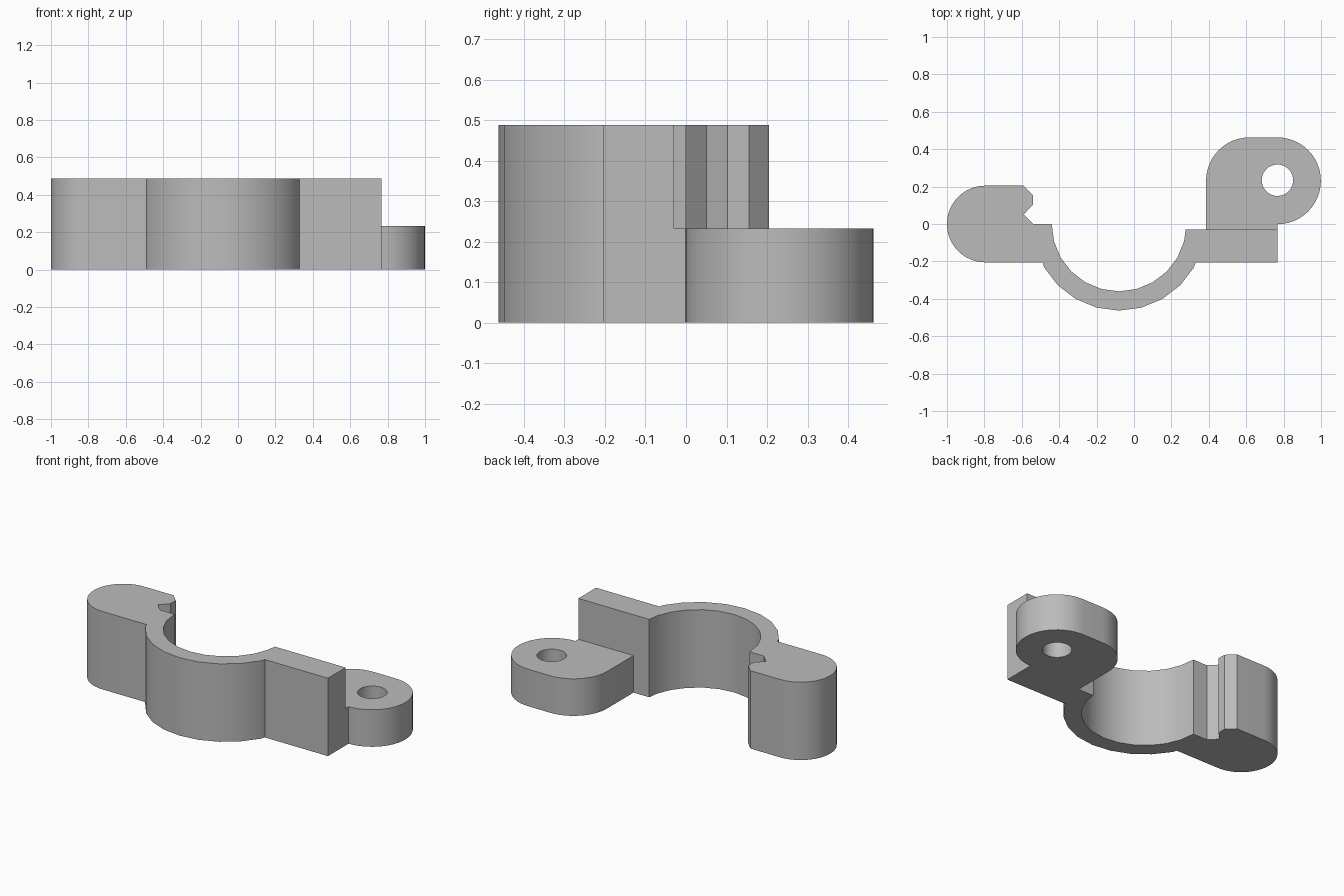
import bpy, bmesh
from math import radians, cos, sin

if "Cube" in bpy.data.objects:
    bpy.data.objects.remove(bpy.data.objects["Cube"])

GREY = (0.5, 0.5, 0.5, 1)
grey = bpy.data.materials.new("plain grey")
grey.use_nodes = True
grey.diffuse_color = GREY
grey.node_tree.nodes["Principled BSDF"].inputs["Base Color"].default_value = GREY


def arc(cx, cy, r, start, end, steps):
    """Points along an arc, angles in degrees."""
    angles = [radians(start + (end - start) * i / steps) for i in range(steps + 1)]
    return [(cx + r * cos(a), cy + r * sin(a)) for a in angles]


def extruded(name, height, *loops):
    """Fill closed outlines (later ones are holes) and extrude them upwards."""
    bm = bmesh.new()
    edges = []
    for loop in loops:
        vs = [bm.verts.new((x, y, 0)) for x, y in loop]
        edges += [bm.edges.new((vs[i - 1], vs[i])) for i in range(len(vs))]
    if len(loops) == 1:
        bm.faces.new(vs)
    else:
        bmesh.ops.triangle_fill(bm, edges=edges, use_beauty=True)
    top = bmesh.ops.extrude_face_region(bm, geom=bm.faces[:], use_keep_orig=True)
    for v in top["geom"]:
        if isinstance(v, bmesh.types.BMVert):
            v.co.z = height
    bmesh.ops.recalc_face_normals(bm, faces=bm.faces[:])
    mesh = bpy.data.meshes.new(name)
    bm.to_mesh(mesh)
    bm.free()
    mesh.materials.append(grey)
    obj = bpy.data.objects.new(name, mesh)
    bpy.context.collection.objects.link(obj)
    bpy.ops.object.select_all(action="DESELECT")
    obj.select_set(True)
    bpy.context.view_layer.objects.active = obj
    bpy.ops.object.shade_smooth_by_angle(angle=radians(30))
    return obj


# Clamp body: rounded end with notch, half ring, straight arm
ring_x, arm_back, arm_front, arm_end = -0.08, -0.03, -0.205, 0.767
outline = arc(-0.795, 0, 0.205, 270, 90, 24)
outline += [(-0.59, 0.205), (-0.54, 0.155), (-0.54, 0.103), (-0.59, 0.051), (-0.54, 0)]
outline += arc(ring_x, 0, 0.36, 180, 345, 11)
outline += [(0.276, arm_back), (arm_end, arm_back), (arm_end, arm_front), (0.329, arm_front)]
outline += arc(ring_x, 0, 0.463, 330, 210, 8)
outline += [(-0.489, arm_front)]
extruded("clamp_body", 0.488, outline)

# Low mounting lug with a screw hole
lug_x, lug_y, lug_r = 0.767, 0.231, 0.232
lug = [(0.385, arm_back), (lug_x, arm_back)]
lug += arc(lug_x, lug_y, lug_r, -90, 90, 24)
lug += arc(0.617, lug_y, lug_r, 90, 180, 12)
hole = arc(lug_x, lug_y + 0.003, 0.084, 0, 350, 35)
extruded("mounting_lug", 0.232, lug, hole)
